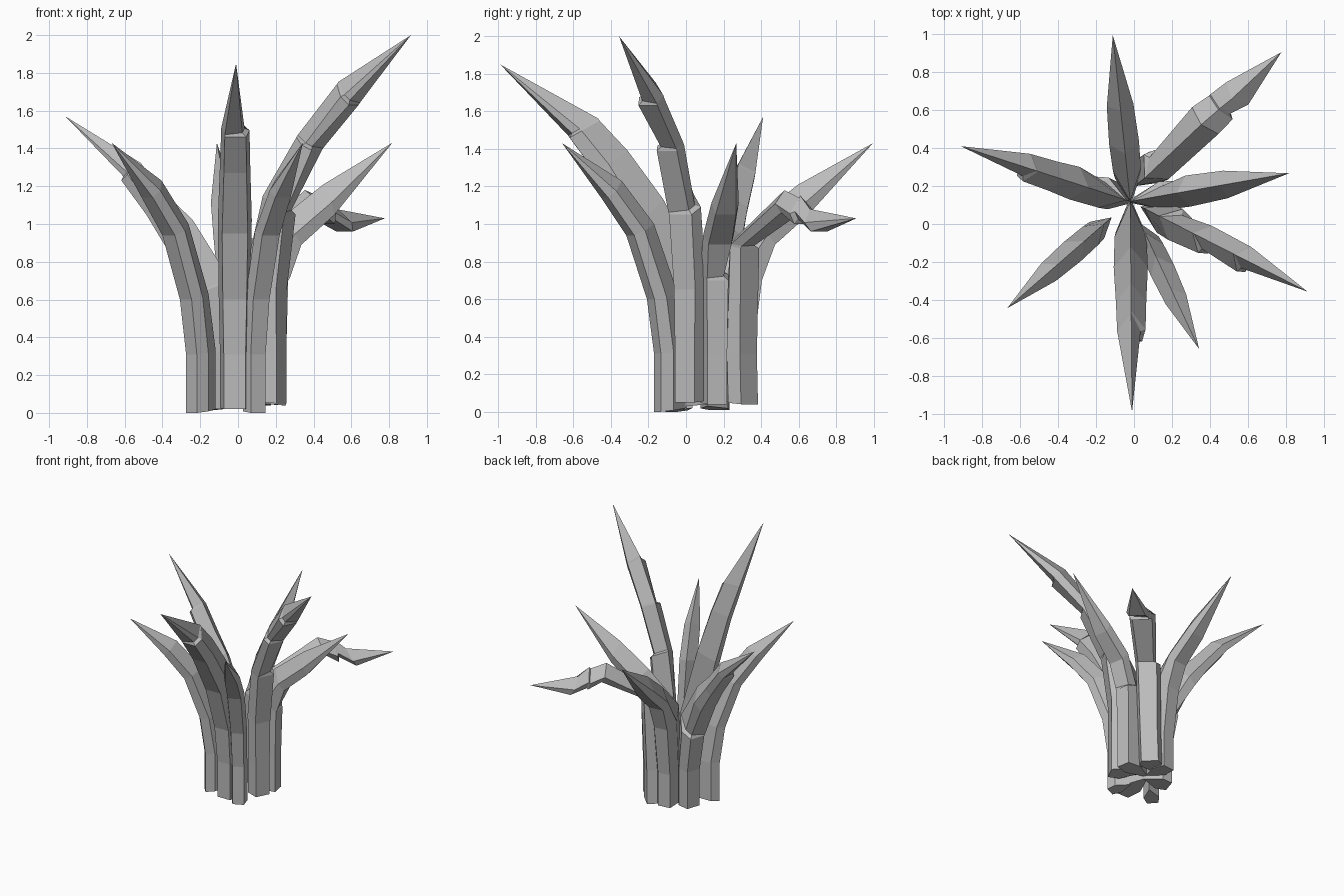
import bpy
import bmesh
from math import cos, sin, radians
from mathutils import Vector

cube = bpy.data.objects.get("Cube")
if cube:
    bpy.data.objects.remove(cube, do_unlink=True)

# Single stone-grey colour
grey = bpy.data.materials.new("stone_grey")
grey.use_nodes = True
colour = (0.5, 0.5, 0.5, 1)
grey.diffuse_color = colour
grey.node_tree.nodes["Principled BSDF"].inputs["Base Color"].default_value = colour

CENTRE = Vector((-0.02, 0.12, 0))
WIDTHS = (0.077, 0.077, 0.084, 0.09, 0.08, 0.075)

# Bend profiles: stem (outer radius, inner radius), width scale,
# bends (outer radius, outer z, inner radius, inner z), tip (radius, z)
UPRIGHT = (.3, .13), .75, [(.34, .6, .18, .63), (.46, .94, .32, 1.0),
                           (.61, 1.14, .51, 1.23)], (.86, 1.43)
SPREAD = (.27, -.02), .92, [(.28, .7, 0, .78), (.35, .89, .25, 1.03),
                            (.53, 1.05, .48, 1.21)], (.85, 1.43)
BACK = (.23, -.02), .88, [(.28, .7, .0, .78), (.35, .89, .25, 1.03),
                          (.53, 1.05, .48, 1.21)], (.88, 1.43)
BROAD = (.28, -.02), 1, [(.31, .6, 0, .68), (.42, .95, .24, 1.13), (.6, 1.27, .43, 1.39),
                         (.74, 1.46, .58, 1.55)], (1.11, 1.85)
TALL = (.28, .06), 1, [(.28, .65, .08, .8), (.33, 1.05, .17, 1.15), (.49, 1.39, .37, 1.46),
                       (.71, 1.63, .61, 1.74)], (1.05, 2)
SIDE = (.18, -.02), 1, [(.23, .6, .02, .7), (.36, .88, .23, 1.02), (.47, 1.05, .37, 1.15),
                        (.61, 1.23, .51, 1.31)], (.94, 1.57)
DROOPING = (.26, .07), 1.1, [(.28, .87, .14, .9), (.6, 1.06, .55, 1.18), (.7, 1.0, .67, 1.14),
                             (.83, .96, .76, 1.08)], (1.12, 1.03)


def cross_section(ring, width):
    """Flat outer face, wide flanks and a ridge on the inner side."""
    ro, zo, ri, zi = ring
    outer, inner = Vector((ro, 0, zo)), Vector((ri, 0, zi))
    flank = outer.lerp(inner, 0.4)
    side = Vector((0, width, 0))
    return [outer - side * 0.75, outer + side * 0.75, flank + side, inner, flank - side]


def chip(points, side):
    """Pull the corners of one flank inwards, just past a section, for a broken notch."""
    middle = sum(points, Vector()) / len(points)
    past = Vector((0.008, 0, 0.012))
    return [(p.lerp(middle, 0.35) if p.y * side > 0 else p) + past for p in points]


def leaf(name, profile, azimuth, foot=0.0, notches={}, drift=0.0):
    (outer, inner), scale, bends, tip = profile
    stem = [(outer, z, inner, z + 0.02) for z in (foot, 0.31)]
    rings = stem + bends
    sections = []
    for i, (ring, width) in enumerate(zip(rings, WIDTHS)):
        points = cross_section(ring, width * scale)
        # The foot may stand aside, easing back into line towards the tip
        aside = Vector((0, drift * (1 - i / len(rings)), 0))
        layers = [points] + ([chip(points, notches[i])] if i in notches else [])
        sections += [[p + aside for p in layer] for layer in layers]

    # Loft the sections, close the foot and bring the end to a point
    bm = bmesh.new()
    loops = [[bm.verts.new(p) for p in points] for points in sections]
    apex = bm.verts.new((tip[0], 0, tip[1]))
    bm.faces.new(loops[0])
    count = len(loops[0])
    for k in range(count):
        n = (k + 1) % count
        for low, high in zip(loops, loops[1:]):
            bm.faces.new((low[k], low[n], high[n], high[k]))
        bm.faces.new((loops[-1][k], loops[-1][n], apex))
    bmesh.ops.recalc_face_normals(bm, faces=bm.faces)

    # Turn the leaf outwards around the clump
    c, s = cos(radians(azimuth)), sin(radians(azimuth))
    for v in bm.verts:
        x, y, z = v.co
        v.co = CENTRE + Vector((x * c - y * s, x * s + y * c, z))
    mesh = bpy.data.meshes.new(name)
    bm.to_mesh(mesh)
    bm.free()
    mesh.materials.append(grey)
    bpy.context.collection.objects.link(bpy.data.objects.new(name, mesh))


# Clump of eight leaves
leaf("back_leaf", BACK, 96, 0.04)
leaf("drooping_leaf", DROOPING, 44.6, 0.04, {2: 1, 4: -1}, 0.05)
leaf("left_leaf", SPREAD, 10, 0.04, {2: 1})
leaf("tall_leaf", TALL, -27, 0.05, {3: 1, 4: -1, 5: -1})
leaf("front_left_leaf", UPRIGHT, -65)
leaf("front_leaf", BROAD, -89.5, 0.02, {5: 1})
leaf("front_right_leaf", UPRIGHT, -139)
leaf("right_leaf", SIDE, 162, 0.01, {2: -1, 5: 1})
